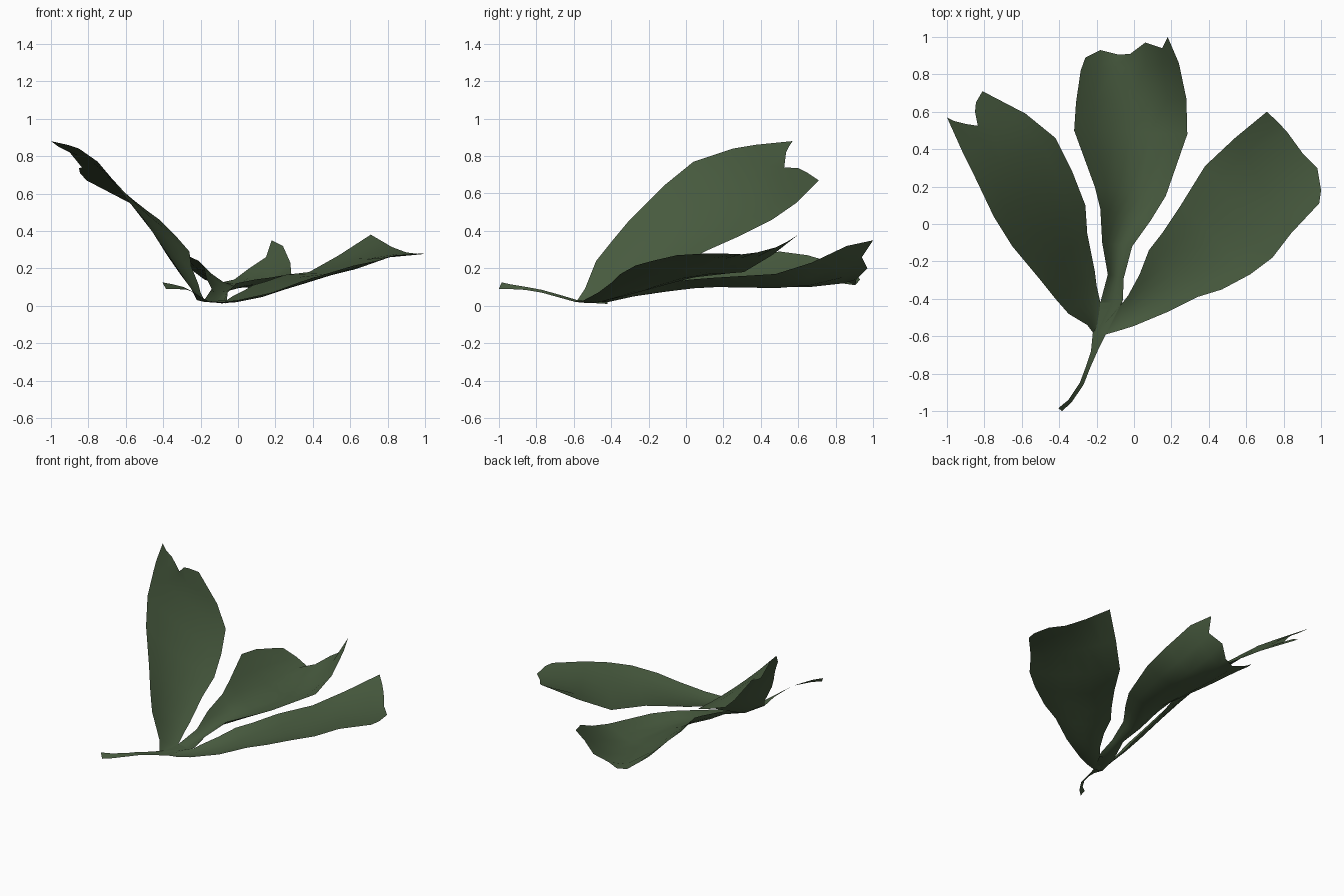
import bpy
from mathutils import Vector

green = bpy.data.materials.new("leaf_green")
green.diffuse_color = (0.065, 0.105, 0.05, 1)


def sheet(name, rows):
    """Single-sided grid surface through rows of points."""
    n = len(rows[0])
    verts = [p for row in rows for p in row]
    faces = [(i * n + j, i * n + j + 1, (i + 1) * n + j + 1, (i + 1) * n + j)
             for i in range(len(rows) - 1) for j in range(n - 1)]
    mesh = bpy.data.meshes.new(name)
    mesh.from_pydata(verts, [], faces)
    mesh.materials.append(green)
    mesh.polygons.foreach_set("use_smooth", [True] * len(faces))
    ob = bpy.data.objects.new(name, mesh)
    bpy.context.collection.objects.link(ob)


def leaf(name, left, right, sags, tip):
    """Cupped blade between two edge lines, closed by a ragged tip line."""
    n = len(tip) - 1
    rows = []
    for a, b, s in zip(left, right, sags):
        a, b = Vector(a), Vector(b)
        rows.append([a.lerp(b, j / n) + Vector((0, 0, -4 * s * (j / n) * (1 - j / n)))
                     for j in range(n + 1)])
    rows.append([Vector(p) for p in tip])
    sheet(name, rows)


# Left leaf, rising steeply
leaf("left_leaf",
     [(-.22, -.58, .03), (-.25, -.54, .09), (-.35, -.48, .24), (-.42, -.40, .34), (-.50, -.30, .46),
      (-.65, -.12, .64), (-.75, .04, .77), (-.85, .25, .84), (-.91, .37, .86)],
     [(-.18, -.55, .02), (-.18, -.42, .03), (-.20, -.33, .07), (-.21, -.25, .11), (-.25, -.05, .21),
      (-.26, .10, .29), (-.33, .28, .37), (-.42, .46, .46), (-.58, .59, .55)],
     [0, .01, .03, .04, .04, .04, .03, .02, .01],
     [(-1, .57, .88), (-.96, .55, .85), (-.90, .535, .82), (-.835, .525, .74),
      (-.85, .60, .735), (-.845, .65, .71), (-.81, .71, .67)])

# Middle leaf, deeply cupped
leaf("middle_leaf",
     [(-.22, -.58, .03), (-.18, -.42, .03), (-.14, -.27, .09), (-.17, -.10, .15), (-.18, .08, .20),
      (-.21, .20, .24), (-.32, .50, .29), (-.31, .65, .27), (-.285, .82, .22)],
     [(-.15, -.59, .02), (-.06, -.41, .03), (-.055, -.29, .07), (-.01, -.12, .12), (.09, .02, .14),
      (.17, .15, .15), (.285, .48, .17), (.28, .67, .23), (.24, .86, .32)],
     [0, .01, .03, .06, .075, .09, .13, .15, .15],
     [(-.26, .89, .20), (-.18, .93, .14), (-.08, .905, .11), (-.02, .91, .14),
      (.06, .97, .20), (.15, .94, .26), (.18, 1, .35)])

# Right leaf, spreading low
leaf("right_leaf",
     [(-.20, -.58, .02), (-.06, -.42, .03), (-.03, -.38, .05), (.03, -.27, .08), (.08, -.14, .11),
      (.15, -.05, .13), (.25, .10, .165), (.38, .31, .18), (.54, .46, .27)],
     [(-.15, -.59, .02), (-.08, -.57, .02), (0, -.545, .03), (.18, -.47, .07), (.34, -.39, .13),
      (.47, -.35, .17), (.62, -.27, .215), (.74, -.18, .24), (.84, -.05, .27)],
     [0, .01, .02, .03, .04, .04, .04, .03, .02],
     [(.71, .60, .38), (.77, .545, .345), (.82, .49, .315), (.90, .38, .285),
      (.98, .30, .275), (1, .18, .28), (.99, .11, .28)])

# Stem ribbon
sheet("stem", [
    [(-.405, -.985, .125), (-.385, -1, .09)],
    [(-.35, -.94, .115), (-.335, -.955, .09)],
    [(-.29, -.85, .10), (-.27, -.86, .085)],
    [(-.26, -.77, .085), (-.235, -.77, .07)],
    [(-.23, -.68, .06), (-.195, -.68, .045)],
    [(-.22, -.58, .03), (-.15, -.59, .02)],
    [(-.18, -.42, .03), (-.06, -.42, .01)]])
